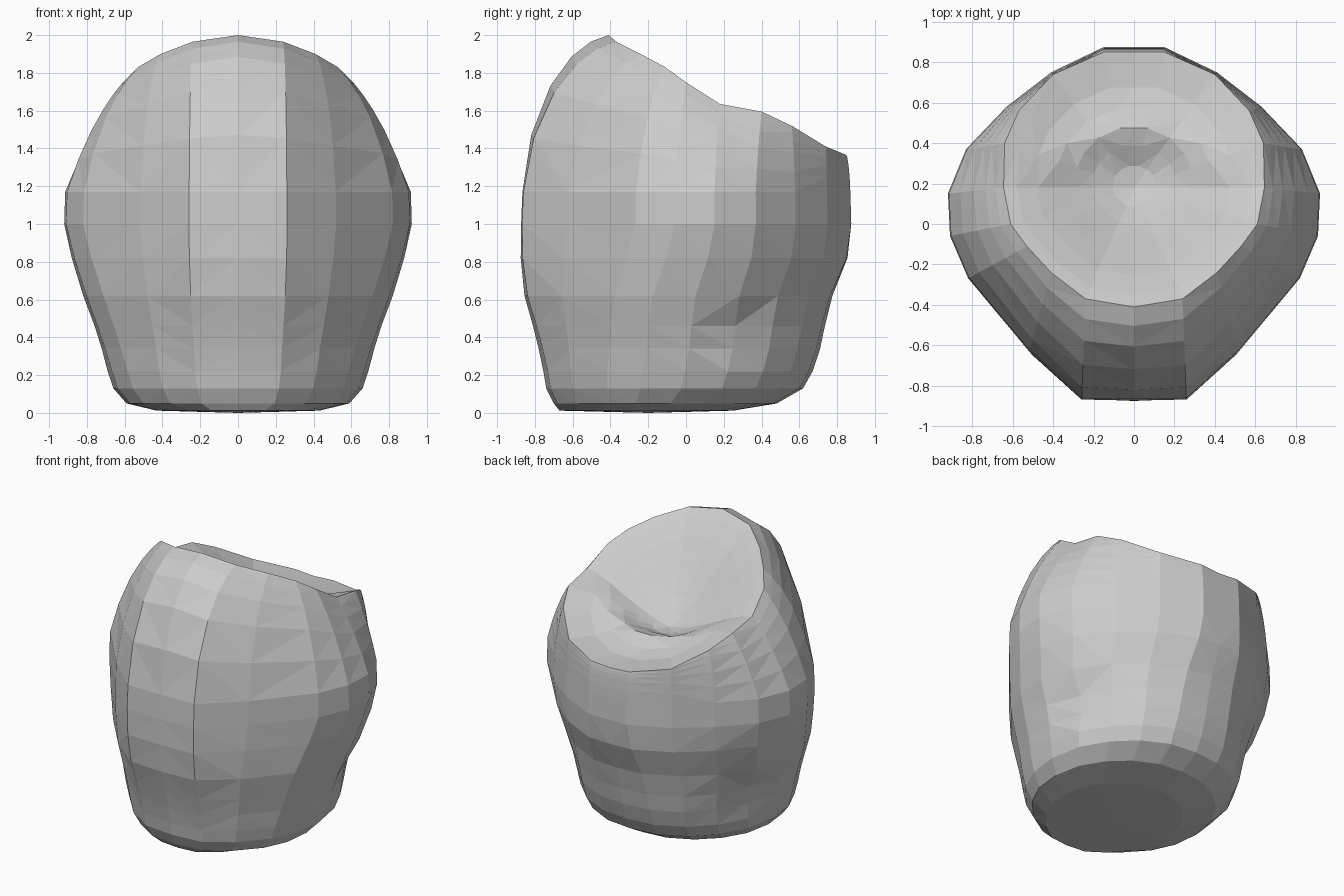
import bpy, bmesh, math

if "Cube" in bpy.data.objects:
    bpy.data.objects.remove(bpy.data.objects["Cube"])

# Half outlines, front to back: widest belt (x, y) and sloping rim (x, y, z)
BELT = [(0, -.875), (.26, -.87), (.52, -.63), (.82, -.27), (.91, -.06), (.92, .15),
        (.83, .37), (.63, .58), (.41, .75), (.15, .875), (0, .875)]
RIM = [(0, -.41, 2.0), (.24, -.37, 1.965), (.41, -.24, 1.9), (.53, -.11, 1.83),
       (.61, 0, 1.75), (.645, .18, 1.635), (.64, .4, 1.595), (.57, .56, 1.52),
       (.4, .74, 1.41), (.15, .85, 1.365), (0, .85, 1.355)]
# Share of straight line in the shoulder curve: full at the front, lean at the sides
LEAN = [.15, .2, .35, .55, .7, .75, .75, .6, .5, .4, .4]
# Lower body: height, half width, front y, back y, roundness blend
LEVELS = [(.012, .43, -.67, .25, .65), (.05, .59, -.70, .48, .7), (.13, .66, -.74, .62, .7),
          (.22, .69, -.755, .67, .7), (.34, .725, -.78, .71, .6), (.46, .765, -.81, .735, .5),
          (.62, .82, -.855, .775, .35), (.82, .88, -.875, .855, .15), (1.0, .92, -.873, .875, 0),
          (1.17, .915, -.866, .87, 0)]
N = len(BELT) - 1


def lower_ring(z, w, f, b, k):
    """Belt outline fitted to one level and blended to a rounded shape."""
    ring = []
    for i, (x, y) in enumerate(BELT):
        a = math.pi * i / N
        sx = math.sin(a) ** .9 if 0 < i < N else 0
        sy = -math.copysign(abs(math.cos(a)) ** .9, math.cos(a))
        px = w * ((1 - k) * x / .92 + k * sx)
        py = (f + b) / 2 + (b - f) / 2 * ((1 - k) * y / .875 + k * sy)
        # shallow dent low on each flank
        if px > .4:
            px -= .05 * math.exp(-((py - .27) / .17) ** 2 - ((z - .42) / .12) ** 2)
        ring.append((px, py, z))
    return ring


def upper_ring(t):
    """Curve from the belt up and over to the rim."""
    a = t * math.pi / 2
    ring = []
    for (x, y, z), (rx, ry, rz), k in zip(rings[len(LEVELS) - 1], RIM, LEAN):
        h = (1 - k) * (1 - math.cos(a)) + k * t
        v = (1 - k) * math.sin(a) + k * t
        ring.append((x + (rx - x) * h, y + (ry - y) * h, z + (rz - z) * v))
    return ring


def seat_ring(s):
    """Dished top, shrinking from the rim to the pit, with a low curved lip."""
    g = .4 * s * s * (3 - 2 * s) + .6 * s ** 1.2
    ring = []
    for rx, ry, rz in RIM:
        x, y = rx * s, .18 + (ry - .18) * s
        lip = .085 * math.exp(-((y - .46 + .8 * x * x) / .11) ** 2 - (x / .34) ** 2)
        ring.append((x, y, 1.385 + (rz - 1.385) * g + lip))
    return ring


def mirrored(half):
    return half + [(-x, y, z) for x, y, z in half[-2:0:-1]]


rings = [lower_ring(*lv) for lv in LEVELS]
rings += [upper_ring(t) for t in (.25, .5, .7, .86, 1)]
rings += [seat_ring(s) for s in (.9, .74, .58, .44, .31, .16)]

# Skin the rings and close both ends
bm = bmesh.new()
loops = [[bm.verts.new(p) for p in mirrored(r)] for r in rings]
M = len(loops[0])
for lo, hi in zip(loops, loops[1:]):
    for i in range(M):
        j = (i + 1) % M
        bm.faces.new((lo[i], lo[j], hi[j], hi[i]))
for loop, tip in ((loops[0], (0, -.2, 0)), (loops[-1], (0, .18, 1.385))):
    c = bm.verts.new(tip)
    for i in range(M):
        bm.faces.new((loop[i], loop[(i + 1) % M], c))
bmesh.ops.recalc_face_normals(bm, faces=bm.faces)
bmesh.ops.triangulate(bm, faces=bm.faces)

mesh = bpy.data.meshes.new("stone_seat")
bm.to_mesh(mesh)
bm.free()
bpy.context.collection.objects.link(bpy.data.objects.new("stone_seat", mesh))
